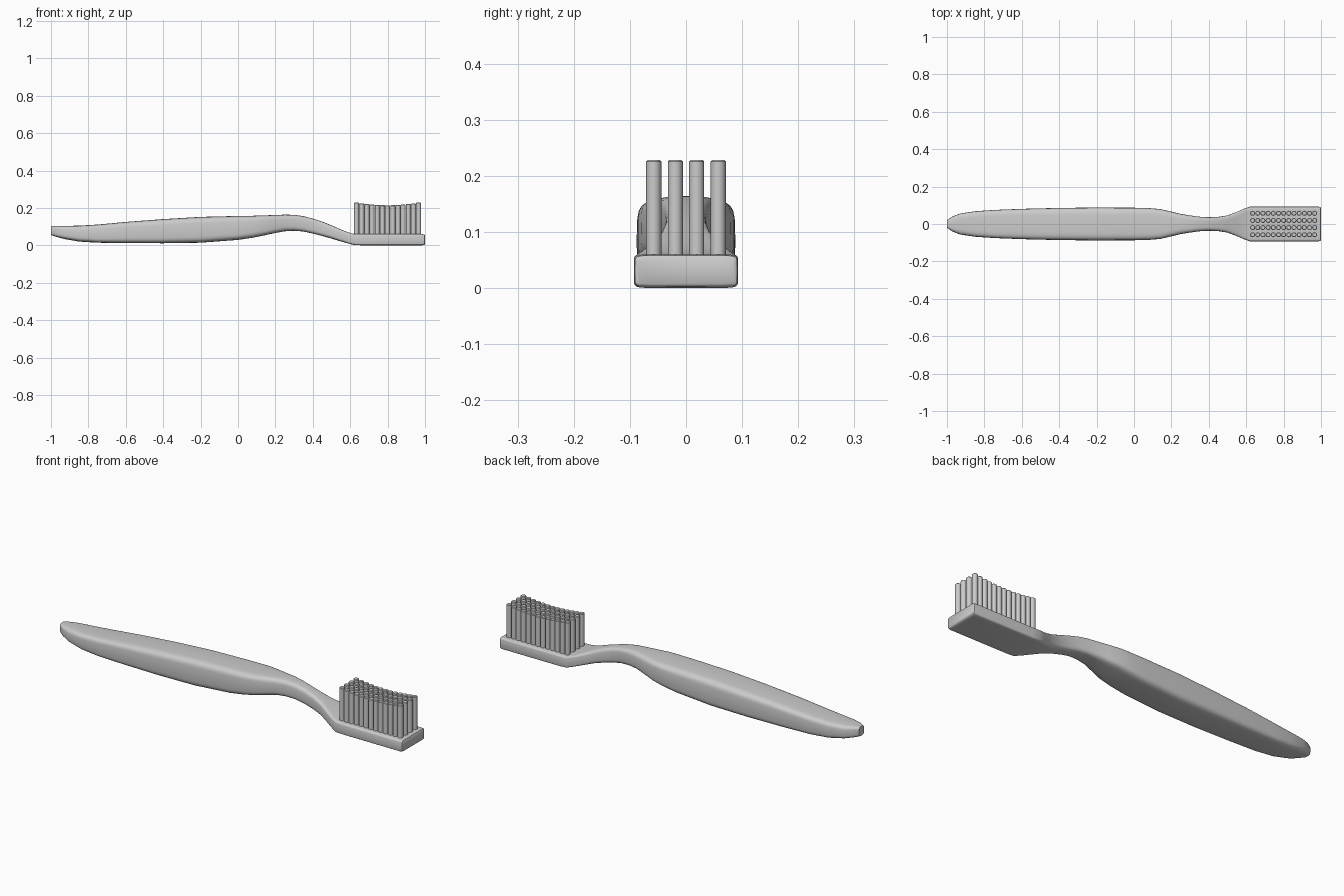
import bpy, bmesh, math

if "Cube" in bpy.data.objects:
    bpy.data.objects.remove(bpy.data.objects["Cube"])


def finish(bm, name, angle):
    bmesh.ops.recalc_face_normals(bm, faces=bm.faces)
    mesh = bpy.data.meshes.new(name)
    bm.to_mesh(mesh)
    bm.free()
    obj = bpy.data.objects.new(name, mesh)
    bpy.context.collection.objects.link(obj)
    bpy.ops.object.select_all(action='DESELECT')
    obj.select_set(True)
    bpy.context.view_layer.objects.active = obj
    bpy.ops.object.shade_smooth_by_angle(angle=math.radians(angle))
    return obj


def power(v, e):
    return math.copysign(abs(v) ** e, v)


def loft(name, sections, segments=32, angle=40):
    # Each section: x, half width, bottom z, top z, squareness
    bm = bmesh.new()
    rings = []
    for x, hw, lo, hi, n in sections:
        ring = []
        for i in range(segments):
            t = 2 * math.pi * i / segments
            y = hw * power(math.cos(t), 2 / n)
            z = (lo + hi) / 2 + (hi - lo) / 2 * power(math.sin(t), 2 / n)
            ring.append(bm.verts.new((x, y, z)))
        rings.append(ring)
    for a, b in zip(rings, rings[1:]):
        for i in range(segments):
            j = (i + 1) % segments
            bm.faces.new((a[i], a[j], b[j], b[i]))
    bm.faces.new(rings[0])
    bm.faces.new(rings[-1])
    return finish(bm, name, angle)


# Handle, curved neck and flat head as one lofted body
loft("handle_and_head", [
    (-1.00, .020, .055, .103, 4),
    (-.97, .040, .045, .104, 4),
    (-.93, .056, .034, .104, 4),
    (-.85, .068, .020, .105, 4.5),
    (-.75, .075, .014, .111, 5),
    (-.60, .081, .012, .125, 5),
    (-.40, .086, .011, .140, 5),
    (-.20, .088, .014, .152, 5),
    (.00, .087, .029, .157, 5),
    (.08, .085, .041, .158, 5),
    (.14, .080, .053, .160, 5),
    (.20, .066, .066, .162, 4.5),
    (.25, .054, .075, .164, 4),
    (.30, .046, .078, .163, 4),
    (.35, .039, .074, .156, 4),
    (.40, .036, .063, .143, 4),
    (.45, .038, .050, .127, 4),
    (.50, .046, .036, .107, 4.5),
    (.55, .065, .021, .085, 6),
    (.585, .080, .011, .071, 8),
    (.62, .093, .002, .061, 10),
    (.66, .093, .000, .060, 10),
    (.985, .093, .000, .060, 10),
    (.997, .091, .003, .058, 10),
    (1.00, .087, .007, .054, 10),
])

# Four rows of bristle tufts with a gently dished top
COLUMNS, SIDES, RADIUS = 13, 12, .0135
for row, y in enumerate((-.0575, -.019, .019, .0575)):
    bm = bmesh.new()
    for c in range(COLUMNS):
        u = 2 * c / (COLUMNS - 1) - 1
        x = .80 + .166 * u
        top = .214 + .014 * u * u
        levels = [(.05, RADIUS), (top - .003, RADIUS), (top, RADIUS - .003)]
        rings = [[bm.verts.new((x + r * math.cos(2 * math.pi * i / SIDES),
                                y + r * math.sin(2 * math.pi * i / SIDES), z))
                  for i in range(SIDES)] for z, r in levels]
        for a, b in zip(rings, rings[1:]):
            for i in range(SIDES):
                j = (i + 1) % SIDES
                bm.faces.new((a[i], a[j], b[j], b[i]))
        bm.faces.new(rings[0][::-1])
        bm.faces.new(rings[-1])
    finish(bm, f"bristle_row_{row + 1}", 35)
